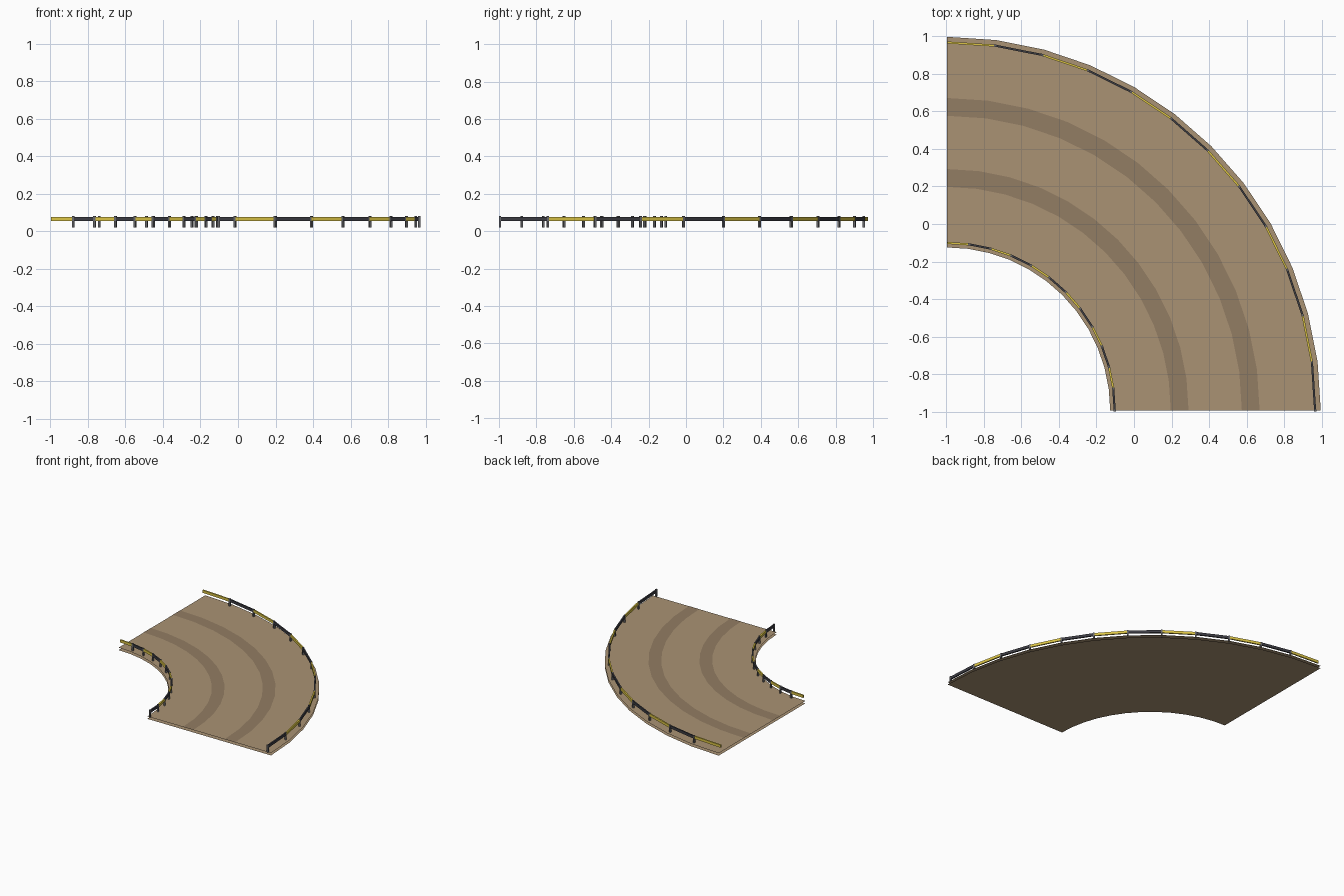
import bpy, bmesh, math
from mathutils import Matrix, Vector

if "Cube" in bpy.data.objects:
    bpy.data.objects.remove(bpy.data.objects["Cube"])

CX, CY = -0.996, -0.994      # centre of the bend
N = 12                       # segments in the quarter turn
TOP = 0.02                   # road surface height


def material(name, rgb):
    m = bpy.data.materials.new(name)
    m.diffuse_color = (*rgb, 1)
    m.use_nodes = True
    m.node_tree.nodes["Principled BSDF"].inputs["Base Color"].default_value = m.diffuse_color
    return m


SAND = material("sand", (0.40, 0.29, 0.175))
TRACK = material("tyre_track", (0.29, 0.205, 0.125))
YELLOW = material("yellow", (0.72, 0.56, 0.06))
BLACK = material("black", (0.045, 0.045, 0.055))
STEEL = material("steel", (0.14, 0.14, 0.15))


def polar(r, k, z=0.0):
    a = math.pi / 2 * (1 - k / N)
    return Vector((CX + r * math.cos(a), CY + r * math.sin(a), z))


def finish(bm, name, mat):
    me = bpy.data.meshes.new(name)
    bm.to_mesh(me)
    bm.free()
    ob = bpy.data.objects.new(name, me)
    bpy.context.collection.objects.link(ob)
    me.materials.append(mat)
    return ob


def arc_sheet(name, r0, r1, z, mat, up=True):
    """Thin open strip that follows the bend."""
    bm = bmesh.new()
    rows = [(bm.verts.new(polar(r0, k, z)), bm.verts.new(polar(r1, k, z)))
            for k in range(N + 1)]
    for (a, b), (c, d) in zip(rows, rows[1:]):
        bm.faces.new((a, c, d, b) if up else (a, b, d, c))
    bm.normal_update()
    return finish(bm, name, mat)


def add_box(bm, centre, size, angle):
    m = (Matrix.Translation(centre) @ Matrix.Rotation(angle, 4, 'Z')
         @ Matrix.Diagonal((*size, 1)))
    bmesh.ops.create_cube(bm, size=1, matrix=m)


# Road surface, underside and the two worn tyre tracks
arc_sheet("road_surface", 0.869, 1.992, TOP, SAND)
arc_sheet("road_underside", 0.869, 1.992, 0.0, SAND, up=False)
arc_sheet("inner_tyre_track", 1.192, 1.287, TOP + 0.001, TRACK)
arc_sheet("outer_tyre_track", 1.571, 1.666, TOP + 0.001, TRACK)

# Guard rails with alternating colours, one post at the end of each section
for side, r in (("inner", 0.893), ("outer", 1.962)):
    for first, colour, mat in ((0, "yellow", YELLOW), (1, "black", BLACK)):
        bm = bmesh.new()
        for k in range(first, N, 2):
            p, q = polar(r, k, 0.066), polar(r, k + 1, 0.066)
            d = q - p
            add_box(bm, (p + q) / 2, (d.length, 0.011, 0.022),
                    math.atan2(d.y, d.x))
        finish(bm, f"{side}_rail_{colour}", mat)
    bm = bmesh.new()
    for k in range(1, N + 1):
        add_box(bm, polar(r, k, (TOP + 0.08) / 2), (0.012, 0.012, 0.08 - TOP),
                math.pi / 2 * (1 - k / N))
    finish(bm, f"{side}_rail_posts", STEEL)
